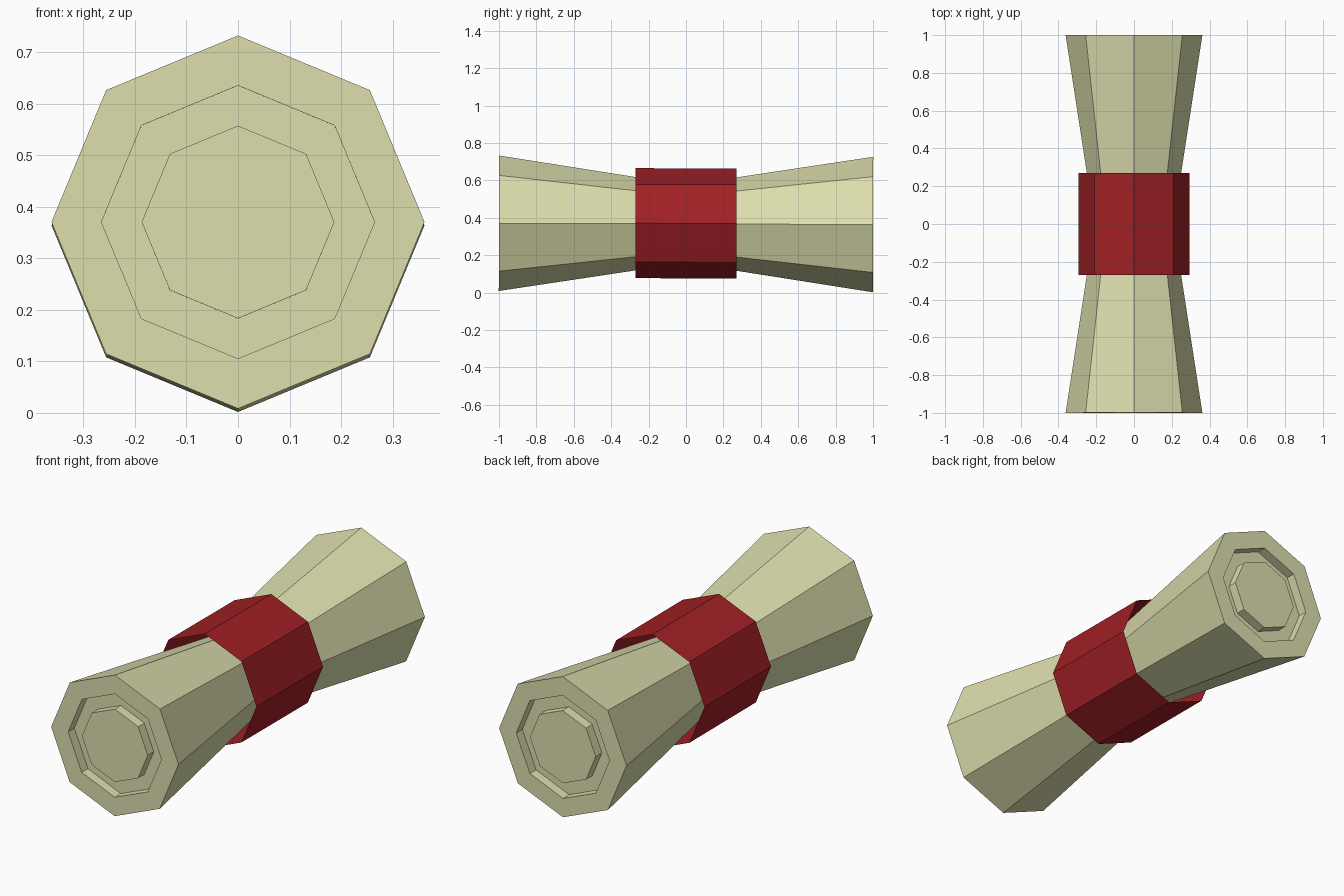
import bpy, bmesh
from math import cos, sin, pi

if "Cube" in bpy.data.objects:
    bpy.data.objects.remove(bpy.data.objects["Cube"])

SIDES = 8
CENTRE_Z = 0.367
TILT = -0.0033  # the scroll leans very slightly towards the back


def material(name, colour):
    mat = bpy.data.materials.new(name)
    mat.diffuse_color = (*colour, 1)
    mat.use_nodes = True
    mat.node_tree.nodes["Principled BSDF"].inputs["Base Color"].default_value = mat.diffuse_color
    return mat


def lathe_y(name, profile, mat, cap_ends):
    """Sweep (radius, y) points around the y axis with flat octagonal sides."""
    bm = bmesh.new()
    rings = [[bm.verts.new((r * cos(2 * pi * i / SIDES), y, r * sin(2 * pi * i / SIDES)))
              for i in range(SIDES)] for r, y in profile]
    for a, b in zip(rings, rings[1:]):
        for i in range(SIDES):
            j = (i + 1) % SIDES
            bm.faces.new((a[i], a[j], b[j], b[i]))
    if cap_ends:
        bm.faces.new(rings[0])
        bm.faces.new(rings[-1])
    bmesh.ops.recalc_face_normals(bm, faces=bm.faces)
    mesh = bpy.data.meshes.new(name)
    bm.to_mesh(mesh)
    bm.free()
    mesh.materials.append(mat)
    obj = bpy.data.objects.new(name, mesh)
    obj.location.z = CENTRE_Z
    obj.rotation_euler.x = TILT
    bpy.context.collection.objects.link(obj)
    return obj


paper = material("paper", (0.72, 0.73, 0.42))
red = material("red_ribbon", (0.35, 0.014, 0.018))

# Rolled paper: flared ends, each with a groove around a flush core
end = [(0.187, -1), (0.187, -0.95), (0.265, -0.95), (0.265, -1), (0.362, -1)]
other_end = [(r, -y) for r, y in reversed(end)]
lathe_y("paper_roll", end + [(0.208, 0)] + other_end, paper, True)

# Open ribbon band around the waist
band = lathe_y("ribbon_band", [(0.294, -0.27), (0.294, 0.27)], red, False)
band.location.z = 0.37
